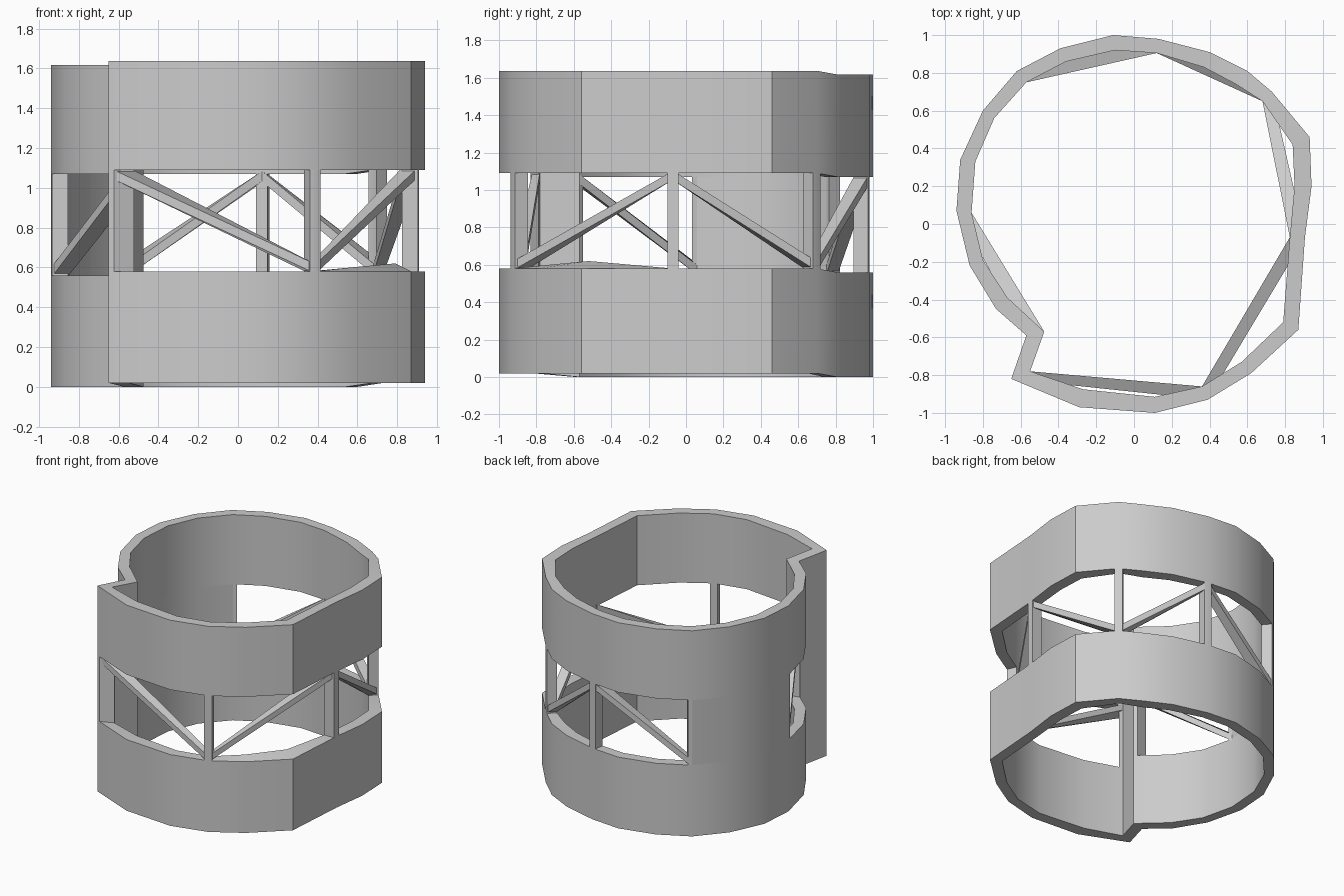
import bpy, bmesh, math
from mathutils import Vector

if "Cube" in bpy.data.objects:
    bpy.data.objects.remove(bpy.data.objects["Cube"])

# Plan outlines, counter-clockwise from the front-left lip
OUT = [(-.65, -.82), (-.29, -.97), (.11, -1.0), (.39, -.93), (.62, -.79), (.87, -.56),
       (.905, -.07), (.94, .20), (.93, .46), (.73, .70), (.60, .81), (.40, .91),
       (.13, .98), (-.11, 1.0), (-.39, .93), (-.62, .81), (-.80, .60), (-.92, .34),
       (-.94, .07), (-.87, -.22), (-.73, -.45), (-.57, -.59)]
INN = [(-.55, -.78), (-.27, -.875), (.11, -.915), (.36, -.86), (.57, -.73), (.79, -.52),
       (.825, -.07), (.85, .20), (.84, .42), (.68, .65), (.54, .74), (.37, .83),
       (.12, .905), (-.10, .92), (-.36, .86), (-.57, .75), (-.74, .56), (-.84, .33),
       (-.86, .06), (-.80, -.19), (-.67, -.39), (-.475, -.57)]
N = len(OUT)
Z0, SILL, LINTEL, Z1 = 0.0, 0.56, 1.07, 1.617


def lift(i):
    # the front and right portion sits slightly higher
    return 0.02 if i % N <= 9 else 0.0


def make(name, verts, faces):
    me = bpy.data.meshes.new(name)
    me.from_pydata([tuple(v) for v in verts], [], faces)
    bm = bmesh.new()
    bm.from_mesh(me)
    bmesh.ops.recalc_face_normals(bm, faces=bm.faces)
    bm.to_mesh(me)
    bm.free()
    ob = bpy.data.objects.new(name, me)
    bpy.context.collection.objects.link(ob)
    bpy.ops.object.select_all(action='DESELECT')
    ob.select_set(True)
    bpy.context.view_layer.objects.active = ob
    bpy.ops.object.shade_smooth_by_angle(angle=math.radians(25))
    return ob


def wall(name, idx, za, zb, closed=False, bump={}):
    # thick wall along the outline between two heights
    verts, faces = [], []
    for i in idx:
        i %= N
        a, b = za + lift(i), zb + lift(i)
        verts += [(*OUT[i], a), (*OUT[i], b), (*INN[i], b + bump.get(i, 0)), (*INN[i], a)]
    n = len(idx)
    for k in range(n if closed else n - 1):
        p, q = 4 * k, 4 * ((k + 1) % n)
        for j in range(4):
            m = (j + 1) % 4
            faces.append((p + j, q + j, q + m, p + m))
    if not closed:
        faces += [(0, 1, 2, 3), tuple(4 * n - 4 + j for j in range(4))]
    return make(name, verts, faces)


def post(name, i, before, after, w=0.029):
    # upright that follows the bend of the wall at one corner
    plan = []
    for line, order in ((OUT, (-1, 0, 1)), (INN, (1, 0, -1))):
        c = Vector(line[i])
        for s in order:
            if s == 0:
                plan.append(c)
            elif (s < 0 and before) or (s > 0 and after):
                plan.append(c + (Vector(line[(i + s) % N]) - c).normalized() * w)
    n = len(plan)
    verts = [(p.x, p.y, z + lift(i)) for z in (SILL - .01, LINTEL + .01) for p in plan]
    faces = [tuple(range(n)), tuple(range(n, 2 * n))]
    faces += [(k, (k + 1) % n, n + (k + 1) % n, n + k) for k in range(n)]
    return make(name, verts, faces)


def brace(name, low, high, w=0.042):
    # straight diagonal from the sill at one post to the lintel at the next
    run = (Vector(OUT[high]) - Vector(OUT[low])).length
    h = w * math.hypot(run, LINTEL - SILL) / run / 2
    verts = []
    for i, z in ((low, SILL + .012), (high, LINTEL - .012)):
        z += lift(i)
        verts += [(*OUT[i], z - h), (*OUT[i], z + h), (*INN[i], z + h), (*INN[i], z - h)]
    faces = [(0, 1, 2, 3), (4, 5, 6, 7)]
    faces += [(j, (j + 1) % 4, 4 + (j + 1) % 4, 4 + j) for j in range(4)]
    return make(name, verts, faces)


# Lower and upper bands
wall("lower_band", range(N), Z0, SILL, True, {4: .02, 5: .04})
wall("upper_band", range(N), LINTEL, Z1, True)

# Solid panels between the bands
wall("left_panel", range(15, 19), SILL, LINTEL)
wall("lip_panel", (21, 22), SILL, LINTEL)

# Uprights: (corner, extends backwards, extends forwards)
for i, b, f in ((0, 0, 1), (3, 1, 1), (6, 1, 1), (9, 1, 1), (12, 1, 1),
                (15, 1, 0), (18, 0, 1), (21, 1, 0)):
    post(f"post_{i}", i, b, f)

# Diagonals: (bottom corner, top corner)
for lo, hi in ((3, 0), (3, 6), (9, 6), (9, 12), (15, 12), (18, 21)):
    brace(f"brace_{lo}_{hi}", lo, hi)
